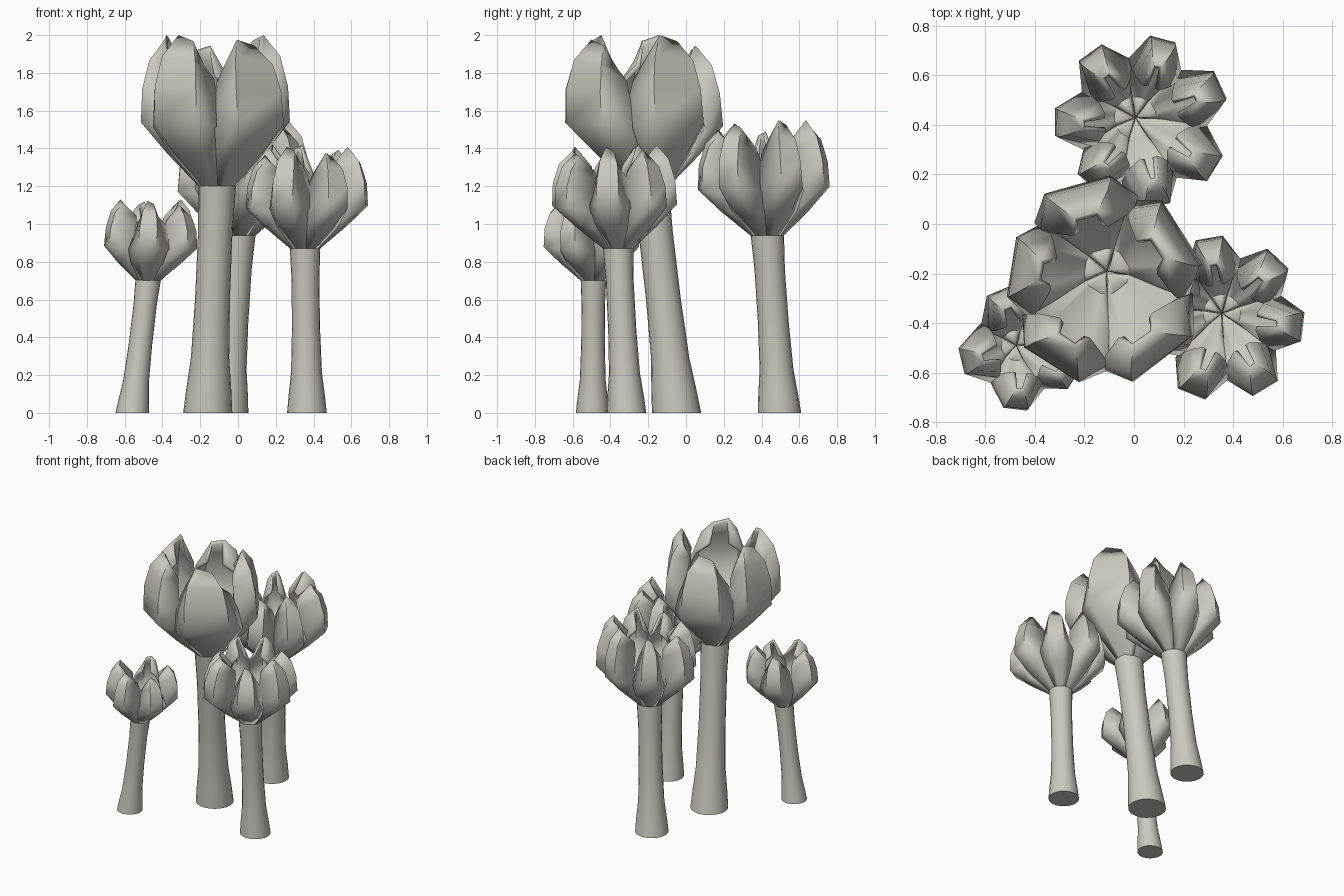
import bpy, bmesh, math, random
from mathutils import Vector

cube = bpy.data.objects.get("Cube")
if cube:
    bpy.data.objects.remove(cube, do_unlink=True)
random.seed(4)

stone = bpy.data.materials.new("warm grey")
stone.diffuse_color = (0.6, 0.58, 0.52, 1)
stone.use_nodes = True
stone.node_tree.nodes["Principled BSDF"].inputs["Base Color"].default_value = (0.6, 0.58, 0.52, 1)


def finish(name, bm, angle):
    mesh = bpy.data.meshes.new(name)
    bmesh.ops.recalc_face_normals(bm, faces=bm.faces)
    bm.to_mesh(mesh)
    bm.free()
    mesh.materials.append(stone)
    obj = bpy.data.objects.new(name, mesh)
    bpy.context.collection.objects.link(obj)
    bpy.ops.object.select_all(action="DESELECT")
    obj.select_set(True)
    bpy.context.view_layer.objects.active = obj
    bpy.ops.object.shade_smooth_by_angle(angle=math.radians(angle))
    return obj


def stem(name, foot, top, r):
    """Flared, leaning round stalk."""
    bm = bmesh.new()
    rings = []
    sides = 20
    for t, k in ((0, 1), (0.1, 0.92), (0.24, 0.78), (0.5, 0.71), (0.8, 0.7), (1, 0.77)):
        c = Vector(foot).lerp(Vector(top), t)
        rings.append([bm.verts.new(c + Vector((math.cos(a), math.sin(a), 0)) * r * k)
                      for a in (math.tau * i / sides for i in range(sides))])
    for a, b in zip(rings, rings[1:]):
        for i in range(sides):
            j = (i + 1) % sides
            bm.faces.new((a[i], a[j], b[j], b[i]))
    bm.faces.new(rings[0])
    bm.faces.new(rings[-1])
    finish(name, bm, 40)


# petal rows: height, radius blend, width, edge radius factor
ROWS = ((0, 0, 1, 1), (0.22, 0.55, 1.05, 0.88), (0.43, 1, 1.05, 0.74),
        (0.66, 0.97, 1.05, 0.64), (0.86, 0.84, 0.95, 0.6), (1, 0.58, 0.55, 0.62))


def bloom(name, top, centre, base_r, petals, height, flat, open_edge):
    """Cup of folded petals; each one is (degrees, reach, height factor)."""
    bm = bmesh.new()
    ordered = sorted(petals)
    n = len(ordered)
    base = Vector(top)
    drift = Vector((centre[0] - top[0], centre[1] - top[1], 0))
    for i, (deg, reach, tall) in enumerate(ordered):
        to_next = ((ordered[(i + 1) % n][0] - deg) % 360) / 2
        to_prev = ((deg - ordered[i - 1][0]) % 360) / 2
        skew = random.uniform(-0.06, 0.06)
        grid = []
        for t, blend, wide, edge in ROWS:
            row = []
            for u in (-1, -flat, flat, 1):
                span = to_next if u > 0 else to_prev
                ang = math.radians(deg + u * span * wide) + skew * t
                rad = base_r + (reach - base_r) * blend
                h = t
                if abs(u) == 1:
                    rad *= edge + (1 - edge) * open_edge
                    h = t * (1 - 0.2 * t)
                elif u > 0:
                    h = t * (1 - 0.04 * t)
                p = base + drift * min(1, h * 2) + Vector((
                    math.cos(ang) * rad, math.sin(ang) * rad, h * height * tall))
                row.append(bm.verts.new(p))
            grid.append(row)
        for a, b in zip(grid, grid[1:]):
            for k in range(3):
                bm.faces.new((a[k], a[k + 1], b[k + 1], b[k]))
        # petal foot, closing over the stem
        heart = bm.verts.new(base + Vector((0, 0, height * 0.05)))
        for k in range(3):
            bm.faces.new((grid[0][k + 1], grid[0][k], heart))
    obj = finish(name, bm, 58)
    shell = obj.modifiers.new("petal thickness", "SOLIDIFY")
    shell.thickness = height * 0.035
    shell.offset = -1


# tall bloom in the middle
stem("tall_stem", (-0.16, -0.05, 0), (-0.11, -0.19, 1.21), 0.13)
bloom("tall_bloom", (-0.11, -0.19, 1.2), (-0.12, -0.24), 0.1,
      [(108, 0.43, 0.93), (35, 0.4, 1), (-54, 0.42, 0.97), (-122, 0.42, 1), (172, 0.4, 1)],
      0.8, 0.52, 0.45)

# front bloom on the left
stem("front_stem", (0.365, -0.315, 0), (0.355, -0.36, 0.88), 0.105)
bloom("front_bloom", (0.355, -0.36, 0.87), (0.36, -0.38), 0.08,
      [(100, 0.33, 1), (48, 0.33, 0.95), (-8, 0.33, 0.98), (-60, 0.34, 0.92),
       (-114, 0.34, 0.98), (-165, 0.32, 0.9), (150, 0.32, 1)],
      0.55, 0.36, 0)

# back bloom
stem("back_stem", (-0.06, 0.495, 0), (0.005, 0.43, 0.95), 0.115)
bloom("back_bloom", (0.005, 0.43, 0.94), (0.03, 0.41), 0.09,
      [(76, 0.35, 1), (124, 0.35, 0.93), (180, 0.35, 0.9), (227, 0.33, 0.95),
       (280, 0.35, 0.92), (-32, 0.36, 0.97), (27, 0.36, 1)],
      0.61, 0.34, 0)

# small bloom on the right
stem("small_stem", (-0.56, -0.495, 0), (-0.475, -0.49, 0.71), 0.088)
bloom("small_bloom", (-0.475, -0.49, 0.7), (-0.445, -0.495), 0.066,
      [(112, 0.25, 0.97), (194, 0.26, 1), (262, 0.26, 0.98), (-32, 0.25, 0.93), (38, 0.24, 1)],
      0.43, 0.3, 0)
